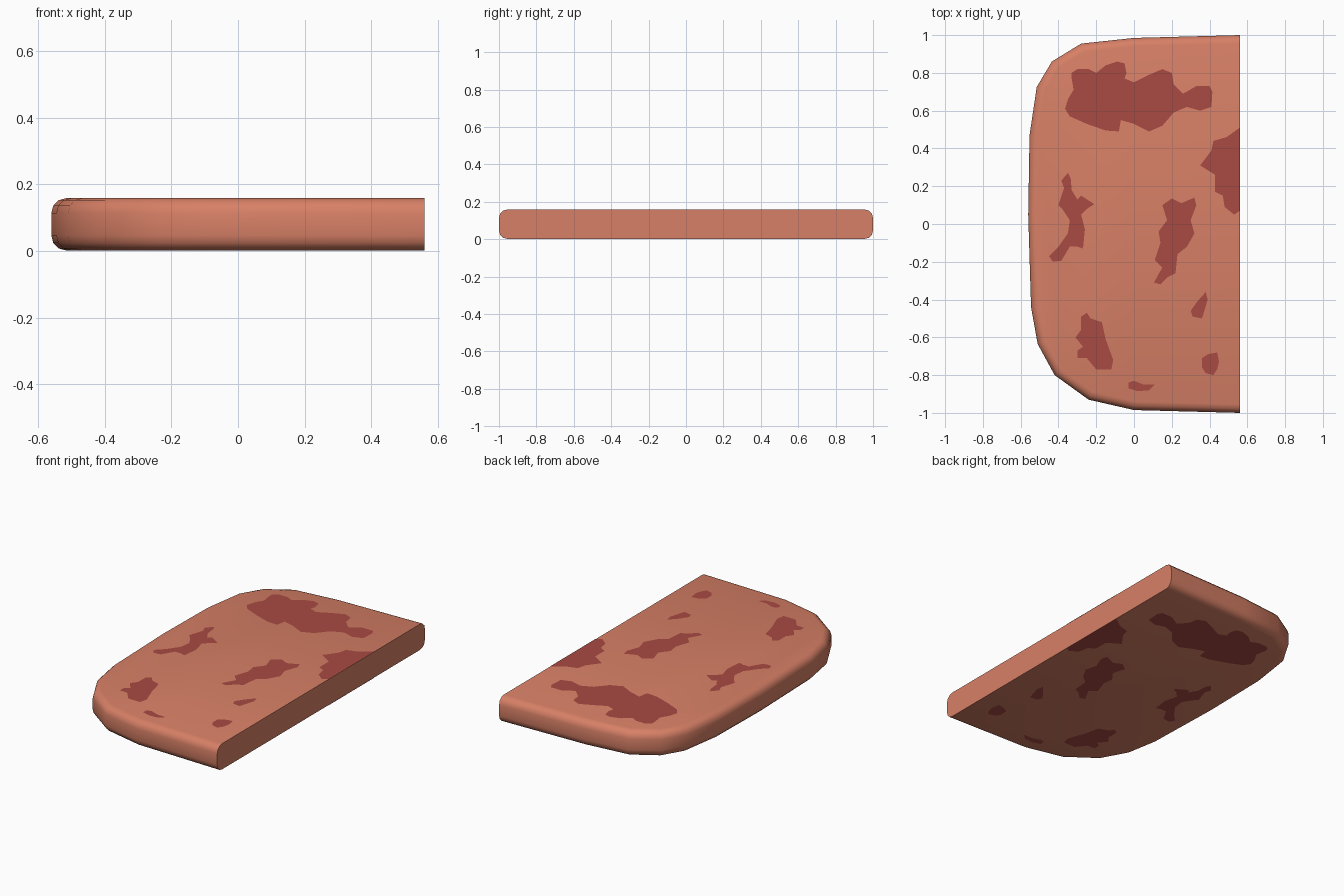
import bpy, bmesh, math
from mathutils import Vector

if "Cube" in bpy.data.objects:
    bpy.data.objects.remove(bpy.data.objects["Cube"])

HEIGHT, CUT_X, RIM, GAP = 0.16, 0.56, 0.045, 0.0015


def material(name, rgb):
    m = bpy.data.materials.new(name)
    m.diffuse_color = (*rgb, 1)
    m.use_nodes = True
    m.node_tree.nodes["Principled BSDF"].inputs["Base Color"].default_value = m.diffuse_color
    return m


def make_object(name, bm, mat):
    me = bpy.data.meshes.new(name)
    bm.to_mesh(me)
    bm.free()
    me.materials.append(mat)
    ob = bpy.data.objects.new(name, me)
    bpy.context.collection.objects.link(ob)
    return ob


flesh = material("salmon pink", (0.68, 0.215, 0.132))
spots = material("dark red", (0.40, 0.070, 0.055))

# Slab outline, open at the straight cut side
outline = [Vector(p) for p in [
    (CUT_X, 1.0), (0, .985), (-.28, .955), (-.435, .86), (-.515, .725),
    (-.553, .47), (-.56, .05), (-.545, -.44), (-.51, -.635), (-.42, -.80),
    (-.24, -.93), (0, -.985), (CUT_X, -1.0)]]


def inset(d):
    """Move the outline inwards, leaving the cut end on its plane."""
    pts = []
    for i, p in enumerate(outline):
        sides = []
        for a, b in ((i - 1, i), (i, i + 1)):
            if a >= 0 and b < len(outline):
                e = (outline[b] - outline[a]).normalized()
                sides.append(Vector((-e.y, e.x)))
        n = sum(sides, Vector((0, 0))).normalized()
        q = p + n * d / n.dot(sides[0])
        if i in (0, len(outline) - 1):
            q.x = CUT_X
        pts.append(q)
    return pts


# Slab: rings following a rounded rim, capped at top, bottom and cut
bm = bmesh.new()
z0, z1 = GAP, HEIGHT - GAP
angles = [math.radians(a) for a in (90, 60, 30, 0)]
profile = [(RIM * (1 - math.cos(a)), z0 + RIM * (1 - math.sin(a))) for a in angles]
profile += [(d, z0 + z1 - z) for d, z in reversed(profile)]
rings = [[bm.verts.new((p.x, p.y, z)) for p in inset(d)] for d, z in profile]
for lo, hi in zip(rings, rings[1:]):
    for i in range(len(lo) - 1):
        bm.faces.new((lo[i], lo[i + 1], hi[i + 1], hi[i]))
bm.faces.new(rings[0])
bm.faces.new(rings[-1])
bm.faces.new([r[0] for r in rings] + [r[-1] for r in reversed(rings)])
bmesh.ops.recalc_face_normals(bm, faces=bm.faces)
slab = make_object("slab", bm, flesh)
bpy.context.view_layer.objects.active = slab
slab.select_set(True)
bpy.ops.object.shade_smooth_by_angle(angle=math.radians(40))

# Irregular spots
large = [(-.33, .80), (-.30, .82), (-.24, .82), (-.20, .80), (-.15, .84), (-.09, .86),
         (-.05, .85), (-.04, .80), (-.05, .77), (0, .75), (.08, .79), (.15, .82),
         (.20, .80), (.21, .74), (.26, .69), (.33, .73), (.40, .73), (.415, .70),
         (.41, .62), (.35, .60), (.28, .62), (.21, .59), (.15, .52), (.08, .49),
         (0, .53), (-.07, .55), (-.08, .49), (-.15, .495), (-.25, .53), (-.34, .57),
         (-.365, .61), (-.35, .66), (-.32, .71), (-.33, .77)]
left = [(-.35, .27), (-.335, .24), (-.33, .18), (-.30, .13), (-.28, .15), (-.21, .105),
        (-.25, .08), (-.28, .05), (-.26, -.03), (-.27, -.13), (-.30, -.12), (-.34, -.12),
        (-.385, -.195), (-.43, -.20), (-.45, -.17), (-.40, -.12), (-.35, -.05),
        (-.34, .02), (-.38, .08), (-.40, .10), (-.37, .19), (-.385, .23)]
edge = [(CUT_X, .51), (.49, .46), (.42, .44), (.41, .39), (.35, .31), (.43, .26),
        (.43, .17), (.47, .15), (.48, .09), (.53, .05), (CUT_X, .07)]
middle = [(.15, .10), (.20, .135), (.25, .11), (.32, .14), (.33, .10), (.30, .02),
          (.32, -.05), (.28, -.12), (.23, -.16), (.22, -.26), (.18, -.28), (.14, -.32),
          (.105, -.31), (.15, -.23), (.11, -.19), (.14, -.10), (.13, -.04), (.175, .02)]
corner = [(-.25, -.47), (-.23, -.50), (-.17, -.52), (-.15, -.61), (-.11, -.72),
          (-.12, -.77), (-.20, -.77), (-.25, -.71), (-.30, -.71), (-.30, -.67),
          (-.27, -.65), (-.31, -.60), (-.28, -.56), (-.28, -.49)]
sliver = [(.38, -.36), (.39, -.40), (.36, -.50), (.31, -.49), (.30, -.46), (.335, -.41)]
dot = [(.36, -.71), (.39, -.69), (.44, -.68), (.45, -.73), (.44, -.77), (.42, -.80),
       (.38, -.79), (.36, -.76)]
low = [(-.03, -.84), (0, -.83), (.05, -.85), (.11, -.85), (.08, -.88), (.02, -.885),
       (-.03, -.87)]


def spot_sheet(name, z, up):
    """All spots as thin flat faces on one side of the slab."""
    bm = bmesh.new()
    for shape in (large, left, edge, middle, corner, sliver, dot, low):
        f = bm.faces.new([bm.verts.new((x, y, z)) for x, y in shape])
        f.normal_update()
        if (f.normal.z > 0) != up:
            f.normal_flip()
    bmesh.ops.triangulate(bm, faces=bm.faces[:])
    make_object(name, bm, spots)


spot_sheet("top_spots", HEIGHT, True)
spot_sheet("bottom_spots", 0, False)
